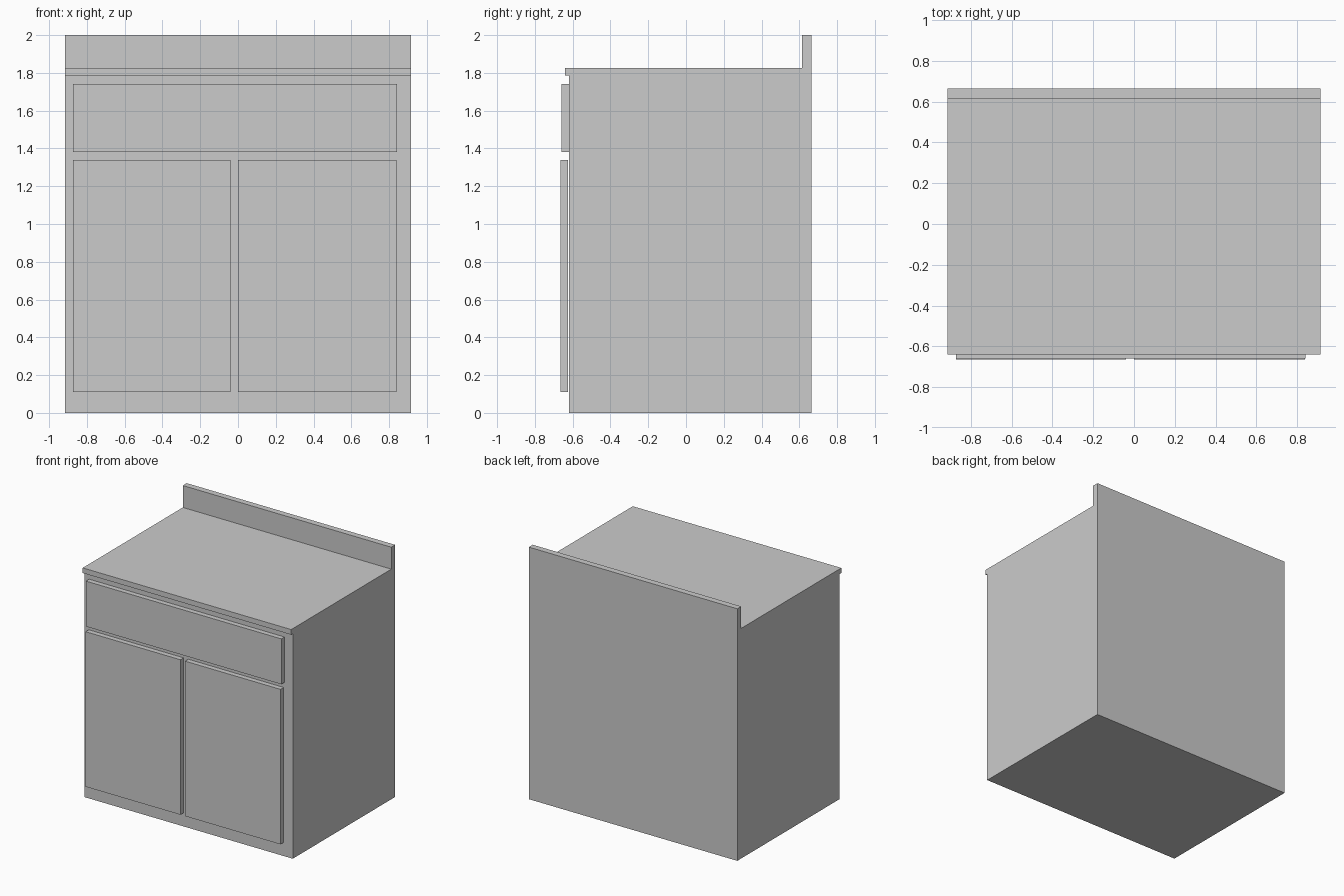
import bpy, bmesh

if "Cube" in bpy.data.objects:
    bpy.data.objects.remove(bpy.data.objects["Cube"])


def extrude_profile(name, pts, x0, x1):
    """Extrude a closed (y, z) outline from x0 to x1."""
    bm = bmesh.new()
    face = bm.faces.new([bm.verts.new((x0, y, z)) for y, z in pts])
    geo = bmesh.ops.extrude_face_region(bm, geom=[face])["geom"]
    moved = [v for v in geo if isinstance(v, bmesh.types.BMVert)]
    bmesh.ops.translate(bm, verts=moved, vec=(x1 - x0, 0, 0))
    bmesh.ops.recalc_face_normals(bm, faces=bm.faces)
    mesh = bpy.data.meshes.new(name)
    bm.to_mesh(mesh)
    bm.free()
    obj = bpy.data.objects.new(name, mesh)
    bpy.context.collection.objects.link(obj)
    return obj


def panel(name, x0, x1, y0, y1, z0, z1):
    return extrude_profile(name, [(y0, z0), (y1, z0), (y1, z1), (y0, z1)], x0, x1)


# Cabinet body with overhanging worktop edge and backsplash, one side profile
extrude_profile("cabinet_body", [
    (-0.62, 0), (0.664, 0), (0.664, 2), (0.615, 2), (0.615, 1.826),
    (-0.64, 1.826), (-0.64, 1.785), (-0.62, 1.785)], -0.915, 0.915)

# Wide drawer front
panel("drawer_front", -0.873, 0.842, -0.66, -0.62, 1.38, 1.74)

# Pair of doors
for name, x0, x1 in (("left_door", -0.873, -0.04), ("right_door", 0.0, 0.838)):
    panel(name, x0, x1, -0.664, -0.624, 0.11, 1.34)
